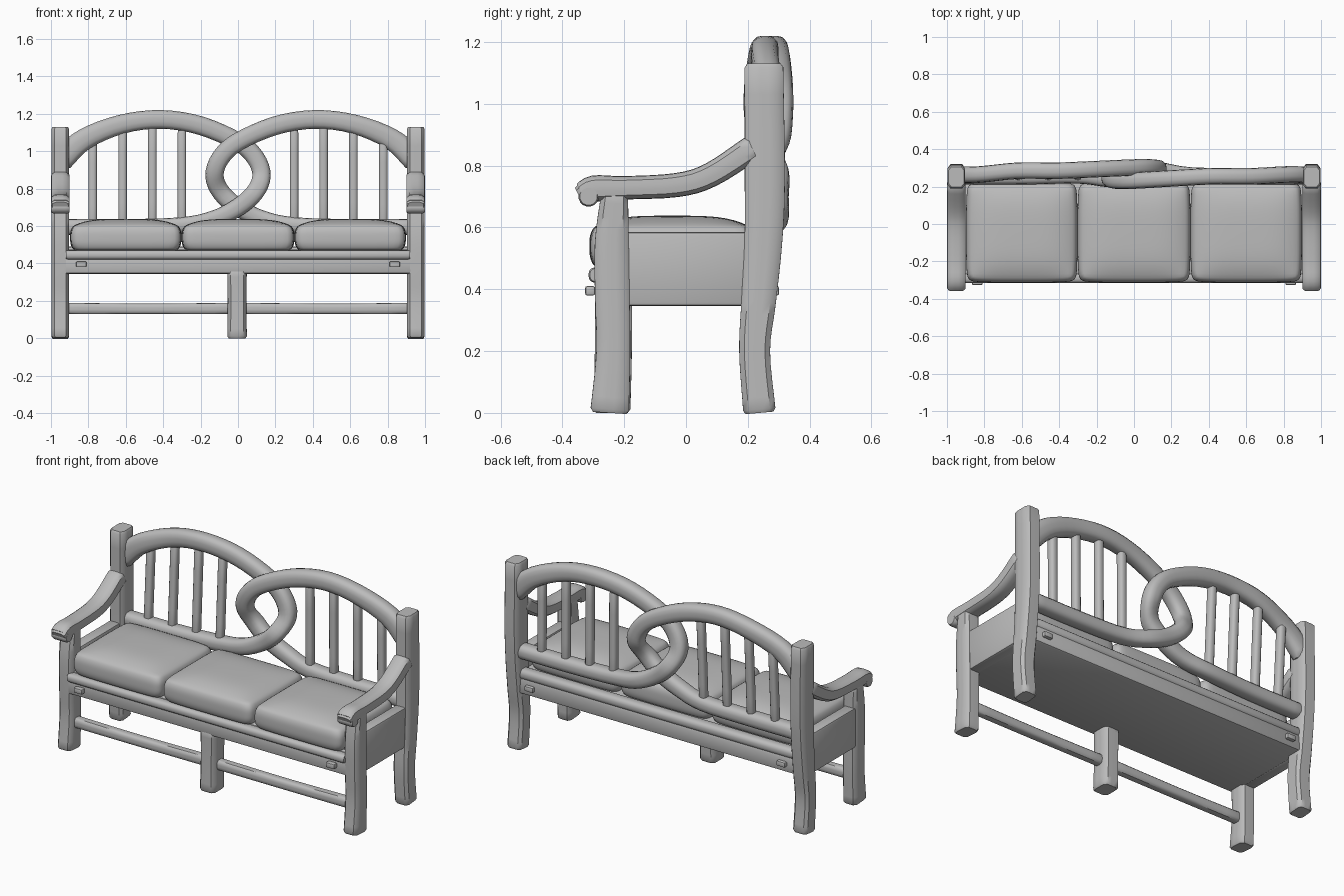
import bpy, bmesh, math
from mathutils import Vector

cube = bpy.data.objects.get("Cube")
if cube:
    bpy.data.objects.remove(cube, do_unlink=True)

GREY = (0.5, 0.5, 0.5, 1)
mat = bpy.data.materials.new("plain_grey")
mat.use_nodes = True
mat.diffuse_color = GREY
mat.node_tree.nodes["Principled BSDF"].inputs["Base Color"].default_value = GREY


def finish(bm, name, angle=40):
    bmesh.ops.recalc_face_normals(bm, faces=bm.faces)
    mesh = bpy.data.meshes.new(name)
    bm.to_mesh(mesh)
    bm.free()
    obj = bpy.data.objects.new(name, mesh)
    bpy.context.collection.objects.link(obj)
    mesh.materials.append(mat)
    bpy.ops.object.select_all(action='DESELECT')
    obj.select_set(True)
    bpy.context.view_layer.objects.active = obj
    bpy.ops.object.shade_smooth_by_angle(angle=math.radians(angle))
    return obj


def smooth_path(pts, steps):
    """Catmull-Rom interpolation of (x, y, z, width) points."""
    p = [Vector(q) for q in pts]
    p = [2 * p[0] - p[1]] + p + [2 * p[-1] - p[-2]]
    out = []
    for a, b, c, d in zip(p, p[1:], p[2:], p[3:]):
        for i in range(steps):
            t = i / steps
            out.append(0.5 * (2 * b + (c - a) * t + (2 * a - 5 * b + 4 * c - d) * t * t
                              + (3 * b - a - 3 * c + d) * t ** 3))
    return out + [p[-2]]


def sweep(name, pts, depth, across, power=5, steps=4, sides=16):
    """Rounded timber along a path; width lies in the path's plane, depth along `across`."""
    path = smooth_path(pts, steps)
    across = Vector(across)
    bm = bmesh.new()
    rings = []

    def ring(centre, normal, width, scale):
        loop = []
        for k in range(sides):
            a = 2 * math.pi * (k + 0.5) / sides
            c, s = math.cos(a), math.sin(a)
            r = (abs(c) ** power + abs(s) ** power) ** (-1 / power)
            loop.append(bm.verts.new(centre + normal * (c * r * width / 2 * scale)
                                     + across * (s * r * depth / 2 * scale)))
        rings.append(loop)

    last = len(path) - 1
    for i, p in enumerate(path):
        tangent = (path[min(i + 1, last)] - path[max(i - 1, 0)]).to_3d().normalized()
        normal = across.cross(tangent).normalized()
        if i == 0:
            ring(p.to_3d(), normal, p.w, 0.86)
            ring(p.to_3d() + tangent * 0.012, normal, p.w, 1)
        elif i == last:
            ring(p.to_3d() - tangent * 0.012, normal, p.w, 1)
            ring(p.to_3d(), normal, p.w, 0.86)
        else:
            ring(p.to_3d(), normal, p.w, 1)
    for a, b in zip(rings, rings[1:]):
        for k in range(sides):
            n = (k + 1) % sides
            bm.faces.new((a[k], a[n], b[n], b[k]))
    bm.faces.new(rings[0])
    bm.faces.new(rings[-1])
    return finish(bm, name)


def box(name, lo, hi, bevel=0.012):
    lo, hi = Vector(lo), Vector(hi)
    bm = bmesh.new()
    bmesh.ops.create_cube(bm, size=1)
    for v in bm.verts:
        v.co = (lo + hi) / 2 + v.co * (hi - lo)
    bmesh.ops.bevel(bm, geom=bm.edges[:], offset=bevel, segments=2, profile=0.5, affect='EDGES')
    return finish(bm, name)


def cushion(name, x, half_x):
    """Stuffed seat pad: flat grid cube puffed up towards its middle."""
    bm = bmesh.new()
    bmesh.ops.create_cube(bm, size=2)
    bmesh.ops.subdivide_edges(bm, edges=bm.edges[:], cuts=9, use_grid_fill=True)
    for v in bm.verts:
        u, w, h = v.co
        tuck = 1 - 0.07 * abs(h) ** 3
        corner = 1 - 0.03 * u ** 4 * w ** 4
        puff = (1 - u ** 4) * (1 - w ** 4)
        v.co = (x + u * half_x * tuck * corner,
                -0.045 + w * 0.268 * tuck * corner,
                0.54 + h * ((0.066 if h > 0 else 0.07) + (0.032 * puff if h > 0 else 0)))
    obj = finish(bm, name, 80)
    obj.modifiers.new("soften", 'SUBSURF').levels = 1
    return obj


X, Y, Z = (1, 0, 0), (0, 1, 0), (0, 0, 1)

for side, label in ((1, "left"), (-1, "right")):
    x = side * 0.95
    # Posts and legs
    sweep(label + "_back_post",
          [(x, 0.238, 0, 0.105), (x, 0.222, 0.2, 0.1), (x, 0.235, 0.36, 0.112),
           (x, 0.25, 0.55, 0.122), (x, 0.255, 0.75, 0.13), (x, 0.252, 1.13, 0.125)],
          0.095, X, 8)
    sweep(label + "_front_leg",
          [(x, -0.247, 0, 0.125), (x, -0.235, 0.2, 0.11), (x, -0.238, 0.36, 0.112),
           (x, -0.24, 0.55, 0.11), (x, -0.23, 0.72, 0.085)],
          0.093, X, 7)
    # Arm with curled front end
    sweep(label + "_armrest",
          [(x, -0.348, 0.705, 0.06), (x, -0.3, 0.725, 0.085), (x, -0.2, 0.728, 0.076),
           (x, -0.03, 0.737, 0.078), (x, 0.08, 0.77, 0.08), (x, 0.22, 0.86, 0.085)],
          0.1, X, 4)
    sweep(label + "_arm_curl",
          [(x - 0.05, -0.315, 0.7, 0.066), (x + 0.05, -0.315, 0.7, 0.066)], 0.066, Y, 2)
    box(label + "_side_panel", (x - 0.04, -0.21, 0.345), (x + 0.03, 0.21, 0.585))
    # Pegs on the front and back rails
    for y, place in ((-0.31, "front"), (0.285, "back")):
        px = side * 0.838
        box(f"{label}_{place}_peg", (px - 0.028, y - 0.016, 0.38), (px + 0.028, y + 0.016, 0.41), 0.006)
    # Interlinked back loop: one passes behind above and before below, the other reversed
    s = side
    top, tip, low = (0.232, 0.25, 0.288) if side > 0 else (0.302, 0.29, 0.24)
    mid = 0.255 if side > 0 else 0.285
    sweep(label + "_back_loop",
          [(s * 0.95, 0.262, 0.95, 0.13), (s * 0.82, 0.265, 1.065, 0.115), (s * 0.62, mid, 1.145, 0.103),
           (s * 0.41, mid, 1.17, 0.1), (s * 0.2, (mid + top) / 2, 1.137, 0.1), (0, top, 1.05, 0.098),
           (-s * 0.093, top, 0.965, 0.098), (-s * 0.126, tip, 0.87, 0.098), (-s * 0.09, low, 0.78, 0.098),
           (0, low, 0.7, 0.096), (s * 0.13, low, 0.638, 0.09), (s * 0.3, 0.26, 0.605, 0.085),
           (s * 0.6, 0.255, 0.595, 0.085), (s * 0.95, 0.255, 0.595, 0.085)],
          0.088, Y, 3)
    # Back slats
    for i, (sx, height) in enumerate(((0.3, 1.11), (0.458, 1.13), (0.617, 1.11), (0.777, 1.05))):
        sweep(f"{label}_slat_{i + 1}",
              [(s * sx, 0.258, 0.6, 0.046), (s * sx, mid, height, 0.046)], 0.048, Y, 3)
    # Lower stretcher
    sweep(label + "_stretcher",
          [(0, -0.235, 0.16, 0.06), (s * 0.5, -0.235, 0.157, 0.056), (s * 0.92, -0.235, 0.16, 0.06)],
          0.055, Y, 4)

# Middle leg
sweep("middle_leg", [(-0.005, -0.24, 0, 0.105), (-0.005, -0.235, 0.2, 0.1),
                     (-0.005, -0.235, 0.37, 0.105)], 0.12, Y, 7)

# Seat body and rails
box("seat_base", (-0.93, -0.295, 0.345), (0.93, 0.28, 0.44))
sweep("front_seat_lip", [(-0.92, -0.285, 0.446, 0.05), (0.92, -0.285, 0.446, 0.05)], 0.06, Y, 3)
sweep("back_seat_lip", [(-0.92, 0.25, 0.46, 0.06), (0.92, 0.25, 0.46, 0.06)], 0.07, Y, 3)
box("seat_deck", (-0.92, -0.27, 0.43), (0.92, 0.24, 0.475))

# Cushions
for x, half, label in ((-0.6, 0.298, "right"), (0, 0.302, "middle"), (0.6, 0.298, "left")):
    cushion(label + "_cushion", x, half)
